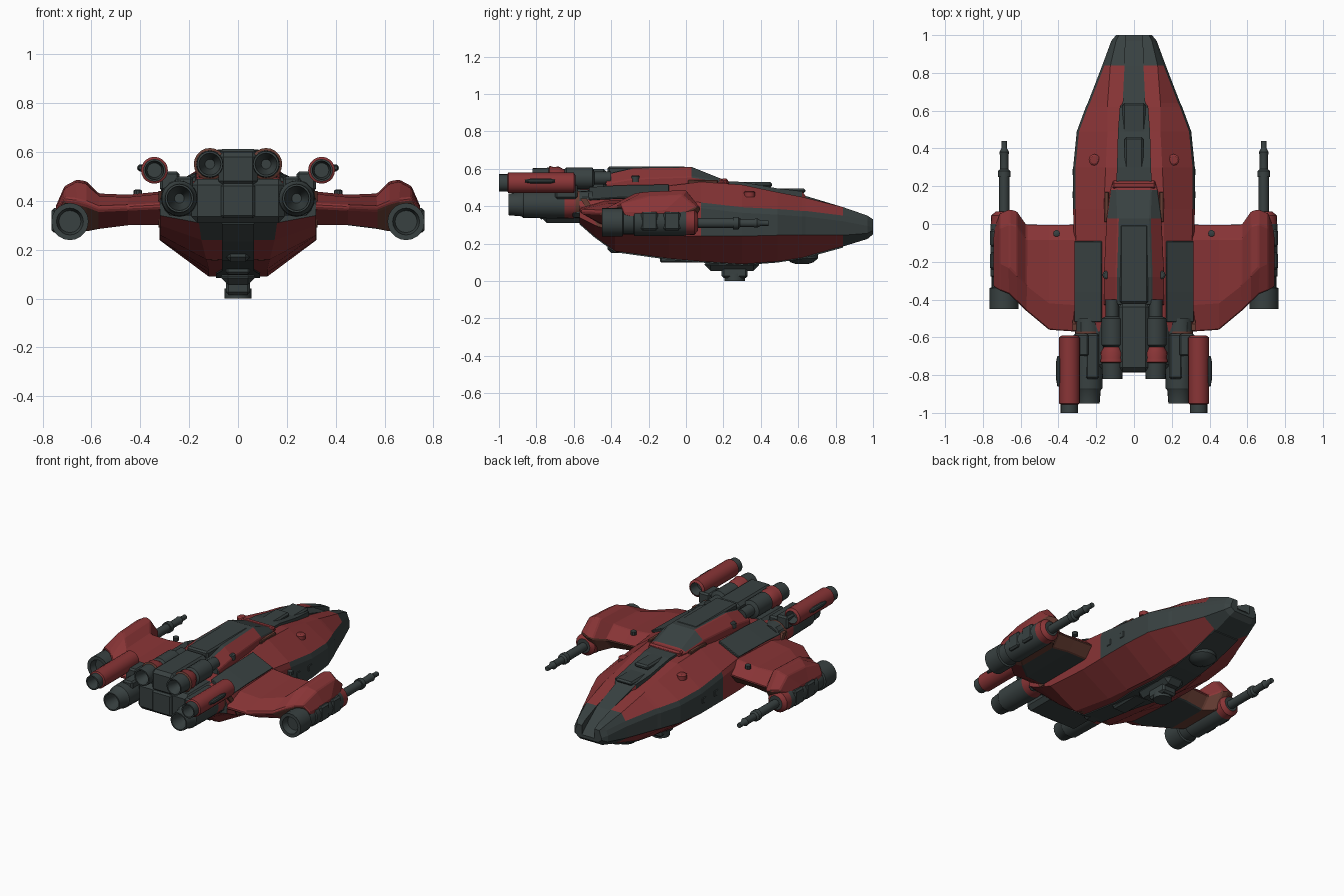
import bpy, bmesh, math
from mathutils import Vector

if "Cube" in bpy.data.objects:
    bpy.data.objects.remove(bpy.data.objects["Cube"])


def material(name, rgb):
    m = bpy.data.materials.new(name)
    m.use_nodes = True
    m.diffuse_color = (*rgb, 1)
    m.node_tree.nodes["Principled BSDF"].inputs["Base Color"].default_value = (*rgb, 1)
    return m


MATS = [material("red_paint", (0.25, 0.035, 0.037)),
        material("dark_metal", (0.04, 0.053, 0.053)),
        material("brown_trim", (0.13, 0.045, 0.032))]
RED, DARK, BROWN = range(3)


def finish(name, bm, rule=None, bevel=0.0, smooth=False):
    bmesh.ops.recalc_face_normals(bm, faces=bm.faces)
    bm.normal_update()
    if rule:
        for f in bm.faces:
            f.material_index = rule(f.calc_center_median(), f.normal)
    me = bpy.data.meshes.new(name)
    bm.to_mesh(me)
    bm.free()
    for m in MATS:
        me.materials.append(m)
    ob = bpy.data.objects.new(name, me)
    bpy.context.scene.collection.objects.link(ob)
    if bevel:
        mod = ob.modifiers.new("edge", "BEVEL")
        mod.width, mod.segments, mod.limit_method = bevel, 1, "ANGLE"
    if smooth:
        bpy.ops.object.select_all(action="DESELECT")
        ob.select_set(True)
        bpy.context.view_layer.objects.active = ob
        bpy.ops.object.shade_smooth_by_angle(angle=math.radians(35))
    return ob


def loft(name, rings, rule, bevel=0.0):
    """Skin a row of closed rings and cap both ends."""
    bm = bmesh.new()
    rows = [[bm.verts.new(p) for p in ring] for ring in rings]
    n = len(rows[0])
    for a, b in zip(rows, rows[1:]):
        for i in range(n):
            bm.faces.new((a[i], a[(i + 1) % n], b[(i + 1) % n], b[i]))
    bm.faces.new(rows[0])
    bm.faces.new(rows[-1])
    return finish(name, bm, rule, bevel)


def lathe(name, centre, profile, axis="y", sides=20):
    """Turn (distance, radius, colour) steps around an axis; colour covers the next step."""
    bm = bmesh.new()
    rows = []
    for d, r, c in profile:
        row = []
        for i in range(sides):
            a = math.tau * i / sides
            u, v = r * math.cos(a), r * math.sin(a)
            off = Vector((u, d, v)) if axis == "y" else Vector((u, v, d))
            row.append(bm.verts.new(Vector(centre) + off))
        rows.append(row)
    for k in range(len(rows) - 1):
        for i in range(sides):
            j = (i + 1) % sides
            f = bm.faces.new((rows[k][i], rows[k][j], rows[k + 1][j], rows[k + 1][i]))
            f.material_index = profile[k][2]
    for row, step in ((rows[0], profile[0]), (rows[-1], profile[-1])):
        bm.faces.new(row).material_index = step[2]
    return finish(name, bm, smooth=True)


def box(name, lo, hi, colour=DARK, bevel=0.01):
    bm = bmesh.new()
    bmesh.ops.create_cube(bm, size=1)
    lo, hi = Vector(lo), Vector(hi)
    for v in bm.verts:
        v.co = (lo + hi) / 2 + v.co * (hi - lo)
    return finish(name, bm, lambda c, n: colour, bevel)


def both(points, y):
    """Mirror a half section, listed from bottom to top, into a ring."""
    return [(x, y, z) for x, z in points] + [(-x, y, z) for x, z in reversed(points)]


# Hull: y, side width, keel width, shoulder, strip width, heights of keel, chine, rail, deck, strip
STATIONS = [
    (1.0, .095, .07, .08, .045, .25, .27, .315, .33, .27),
    (.97, .12, .08, .095, .045, .225, .255, .325, .35, .3),
    (.84, .168, .08, .125, .05, .185, .245, .35, .395, .39),
    (.64, .245, .09, .14, .06, .13, .245, .375, .445, .455),
    (.62, .255, .09, .14, .075, .125, .245, .375, .45, .48),
    (.49, .303, .10, .14, .085, .105, .245, .385, .475, .495),
    (.30, .322, .12, .15, .09, .09, .24, .395, .515, .53),
    (.08, .322, .12, .16, .10, .105, .24, .42, .53, .54),
    (-.09, .32, .12, .16, .10, .12, .24, .44, .51, .53),
    (-.38, .32, .13, .16, .10, .16, .26, .44, .50, .51),
    (-.49, .32, .15, .16, .10, .24, .30, .44, .49, .50),
    (-.57, .32, .16, .16, .10, .31, .34, .43, .48, .49)]


def hull_rule(c, n):
    if abs(n.y) > .95 or c.y > .84 or (abs(c.x) < .02 and c.z > .27):
        return DARK
    if abs(n.x) > .8 and c.y > .08:
        return DARK
    return RED


loft("hull", [both([(kw, zb), (w, zl), (w, zm - .03), (w - .012, zm), (sh, zt), (st, zt), (st, zc)], y)
              for y, w, kw, sh, st, zb, zl, zm, zt, zc in STATIONS], hull_rule)
loft("keel_strip", [both([(.09 if s[0] > 0 else .065, s[5] - .006),
                          (.09 if s[0] > 0 else .065, s[5] + .002)], s[0]) for s in STATIONS[2:]],
     lambda c, n: DARK)

# Raised spine and canopy
SPINE = [(.23, .11, .07, .52, .535), (.18, .125, .09, .51, .55), (.03, .145, .085, .48, .61),
         (-.28, .16, .095, .46, .605), (-.43, .16, .095, .45, .57)]


def spine_rule(c, n):
    if .03 < c.y < .18 and c.z > .55:
        return DARK
    return DARK if abs(c.x) < .02 and c.y < .19 else RED


loft("spine", [both([(a, lo), (a, lo * .4 + hi * .6), (b, hi)], y) for y, a, b, lo, hi in SPINE],
     spine_rule, .006)
box("canopy_sill", (-.115, .185, .51), (.115, .225, .548), RED)
box("spine_roof", (-.075, -.42, .55), (.075, 0, .612))
box("nose_ridge_pack", (-.06, .42, .47), (.06, .64, .495))
box("nose_ridge_step", (-.05, .26, .5), (.05, .46, .53))

# Engine block and tail
box("engine_block", (-.19, -.77, .31), (.19, -.5, .49), DARK, .025)
box("engine_hatch", (-.07, -.785, .33), (.07, -.76, .47))
box("tail_spine", (-.08, -.78, .46), (.08, -.42, .6), DARK, .02)
box("tail_underside", (-.3, -.62, .34), (.3, -.5, .47), DARK, .02)

# Wing: x, front, rear, underside and top
WING = [(.3, 0, -.57, .30, .44), (.45, 0, -.56, .30, .425), (.57, 0, -.46, .285, .43),
        (.62, .07, -.41, .275, .48), (.66, .08, -.37, .29, .487), (.71, .06, -.35, .33, .46),
        (.745, -.03, -.33, .32, .38)]


def wing_rule(c, n):
    if n.z < -.94 and c.y > -.4:
        return DARK if abs(c.x) < .57 else BROWN
    if n.z < -.3 and (c.y > -.1 or abs(c.x) > .57):
        return BROWN
    return RED


for side, tag in ((1, "left"), (-1, "right")):
    rings = []
    for x, f, r, lo, hi in WING:
        mid, x = (lo + hi) / 2, x * side
        rings.append([(x, f, mid), (x, f - .08, hi), (x, r + .14, hi - .01), (x, r, mid + .02),
                      (x, r, mid), (x, r + .12, lo), (x, f - .06, lo)])
    loft(tag + "_wing", rings, wing_rule, .006)
    lathe(tag + "_wing_cap", (side * .41, -.05, .42),
          [(0, .018, DARK), (.022, .018, DARK), (.026, .01, DARK)], "z", 10)

    # Wing pod with its gun
    lathe(tag + "_pod", (side * .688, 0, .315),
          [(-.41, .045, DARK), (-.45, .055, DARK), (-.45, .076, DARK), (-.34, .076, DARK),
           (-.335, .066, DARK), (-.28, .066, DARK), (-.275, .073, DARK), (-.01, .073, DARK),
           (0, .07, RED), (.045, .068, RED), (.065, .045, DARK)])
    lathe(tag + "_gun", (side * .687, 0, .31),
          [(.04, .027, DARK), (.25, .027, DARK), (.25, .034, DARK), (.28, .034, DARK),
           (.29, .022, DARK), (.36, .022, DARK), (.38, .026, DARK), (.4, .015, DARK),
           (.44, .015, DARK)], sides=14)
    for i in range(2):
        y = -.24 + i * .12
        box(tag + f"_pod_clamp_{i + 1}", (side * .745 - .018, y, .27), (side * .745 + .018, y + .09, .37))

    # Main, upper and outer thrusters
    lathe(tag + "_main_engine", (side * .24, 0, .41),
          [(-.8, .02, DARK), (-.91, .045, DARK), (-.95, .05, DARK), (-.95, .058, DARK),
           (-.88, .064, DARK), (-.87, .072, DARK), (-.65, .076, RED), (-.59, .074, BROWN),
           (-.57, .072, DARK), (-.5, .07, DARK)])
    lathe(tag + "_upper_engine", (side * .115, 0, .55),
          [(-.74, .02, DARK), (-.8, .04, DARK), (-.82, .045, DARK), (-.82, .053, DARK),
           (-.735, .056, BROWN), (-.73, .066, RED), (-.71, .06, RED), (-.68, .062, RED),
           (-.65, .045, DARK), (-.64, .058, DARK), (-.5, .058, DARK), (-.49, .035, DARK),
           (-.4, .035, DARK)])
    lathe(tag + "_outer_tube", (side * .342, 0, .525),
          [(-.9, .03, DARK), (-1, .038, DARK), (-1, .046, DARK), (-.955, .046, RED),
           (-.95, .055, RED), (-.6, .055, RED), (-.59, .04, DARK), (-.65, .03, DARK)])
    box(tag + "_tube_mount", (side * .28 - .04, -.7, .44), (side * .28 + .04, -.58, .52))
    lathe(tag + "_tube_thruster", (side * .398, 0, .535),
          [(-.86, .008, DARK), (-.82, .015, DARK), (-.73, .015, DARK), (-.7, .008, DARK)], sides=10)
    box(tag + "_engine_brace", (side * .22 - .035, -.82, .45), (side * .22 + .035, -.58, .5))

    # Dark deck panel, hung on the sloping shoulder
    pts = [(.17, .49), (.305, .442), (.318, .452), (.17, .518)]
    loft(tag + "_deck_panel", [[(side * x, y, z - d) for x, z in pts]
                               for y, d in ((-.09, 0), (-.36, .005), (-.52, .015))],
         lambda c, n: DARK, .004)

    # Deck caps and small hull fittings
    box(tag + "_canopy_trim", (side * .145 - .012, .01, .52), (side * .145 + .012, .17, .54), BROWN, .004)
    lathe(tag + "_deck_cap", (side * .21, .34, .45),
          [(0, .03, RED), (.025, .03, RED), (.032, .02, RED)], "z", 12)
    lathe(tag + "_spine_cap", (side * .145, -.27, .53),
          [(0, .022, DARK), (.03, .022, DARK), (.035, .015, DARK)], "z", 12)
    for i, y in enumerate((.13, .25)):
        box(tag + f"_side_hatch_{i + 1}", (side * .314 - .012, y, .29), (side * .314 + .012, y + .05, .34))
    # Slanted brace below the wing root
    loft(tag + "_root_brace", [[(side * x, y + dy, z) for x, dy in
                                ((.305, 0), (.326, 0), (.326, .035), (.305, .035))]
                               for y, z in ((-.565, .44), (-.47, .29))], lambda c, n: BROWN)
    box(tag + "_keel_rail", (side * .095 - .015, -.38, .155), (side * .095 + .015, -.12, .185), BROWN, .004)

# Belly turret and keel fittings
box("turret_base", (-.07, .1, .055), (.07, .39, .12), DARK, .03)
box("turret_body", (-.05, .19, .015), (.05, .33, .08), DARK, .012)
lathe("turret_foot", (0, .26, 0), [(.04, .055, DARK), (0, .055, DARK)], "z", 12)
lathe("chin_sensor", (0, .62, 0), [(.16, .085, DARK), (.12, .085, DARK), (.1, .06, DARK), (.09, .03, DARK)], "z")
box("keel_pack", (-.05, -.14, .098), (.05, .08, .2))
box("keel_tail", (-.05, -.42, .15), (.05, -.16, .3), DARK, .02)
